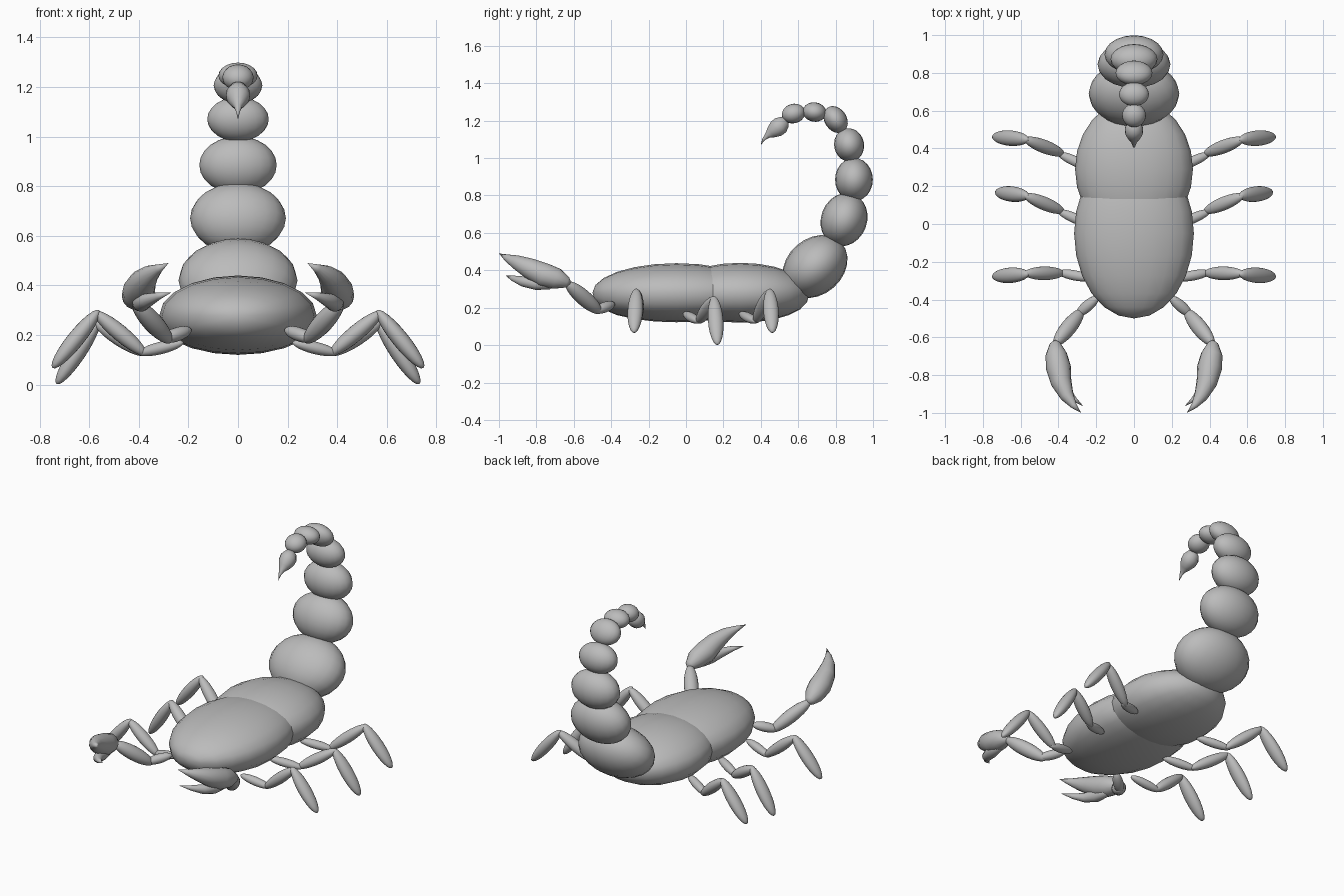
import bpy, bmesh, math
from mathutils import Vector, Matrix

old = bpy.data.objects.get("Cube")
if old:
    bpy.data.objects.remove(old, do_unlink=True)

grey = bpy.data.materials.new("shell_grey")
grey.use_nodes = True
colour = (0.5, 0.5, 0.5, 1)
grey.diffuse_color = colour
grey.node_tree.nodes["Principled BSDF"].inputs["Base Color"].default_value = colour


def finish(name, bm):
    bmesh.ops.recalc_face_normals(bm, faces=bm.faces)
    mesh = bpy.data.meshes.new(name)
    bm.to_mesh(mesh)
    bm.free()
    mesh.materials.append(grey)
    mesh.shade_smooth()
    obj = bpy.data.objects.new(name, mesh)
    bpy.context.collection.objects.link(obj)
    return obj


def frame(axis, side):
    """Columns: side, up, axis."""
    axis = Vector(axis).normalized()
    side = Vector(side)
    side = (side - axis * side.dot(axis)).normalized()
    return Matrix((side, axis.cross(side), axis)).transposed()


def blob(name, centre, axis, length, width, depth, side=(1, 0, 0), flatten=1.0):
    """Ellipsoid with its poles along axis; flatten below 1 squares the underside."""
    bm = bmesh.new()
    bmesh.ops.create_uvsphere(bm, u_segments=20, v_segments=12, radius=1)
    rot = frame(axis, side)
    for v in bm.verts:
        x, y, z = v.co
        p = rot @ Vector((x * width, y * depth, z * length))
        if flatten < 1 and p.z < 0:
            p.z = -depth * (-p.z / depth) ** flatten
        v.co = p + Vector(centre)
    return finish(name, bm)


def limb(name, start, end, width, depth):
    a, b = Vector(start), Vector(end)
    return blob(name, (a + b) / 2, b - a, (b - a).length / 2, width, depth, side=(0, 1, 0))


def loft(name, path, radii, side=(1, 0, 0), sides=14):
    """Round tube of changing radius, pointed at both ends."""
    bm = bmesh.new()
    pts = [Vector(p) for p in path]
    rings = []
    for i in range(1, len(pts) - 1):
        rot = frame(pts[i + 1] - pts[i - 1], side)
        ring = []
        for k in range(sides):
            a = math.tau * k / sides
            ring.append(bm.verts.new(pts[i] + rot @ Vector((math.cos(a), math.sin(a), 0)) * radii[i - 1]))
        rings.append(ring)
    first, last = bm.verts.new(pts[0]), bm.verts.new(pts[-1])
    for k in range(sides):
        j = (k + 1) % sides
        bm.faces.new((first, rings[0][j], rings[0][k]))
        bm.faces.new((last, rings[-1][k], rings[-1][j]))
        for r, s in zip(rings, rings[1:]):
            bm.faces.new((r[k], r[j], s[j], s[k]))
    return finish(name, bm)


# Body: two overlapping shells with flattened bellies
blob("front_body", (0, -0.05, 0.28), (0, 1, 0), 0.45, 0.317, 0.158, flatten=0.8)
blob("rear_body", (0, 0.29, 0.28), (0, 1, 0), 0.37, 0.312, 0.16, flatten=0.85)

# Tail: y, z, axis y, axis z, half length, half width, half depth
tail = [
    (0.69, 0.42, 0.75, 0.66, 0.19, 0.24, 0.15),
    (0.845, 0.671, 0.35, 0.94, 0.145, 0.193, 0.123),
    (0.898, 0.885, 0, 1, 0.116, 0.156, 0.101),
    (0.872, 1.07, -0.2, 0.98, 0.09, 0.124, 0.08),
    (0.8, 1.206, -0.55, 0.83, 0.077, 0.098, 0.059),
    (0.687, 1.246, -1, 0.15, 0.063, 0.079, 0.052),
    (0.575, 1.238, -0.95, -0.25, 0.063, 0.063, 0.052),
]
for n, (y, z, ay, az, length, width, depth) in enumerate(tail, 1):
    blob(f"tail_segment_{n}", (0, y, z), (0, ay, az), length, width, depth)

# Stinger: bulb drawn out to a drooping point
sting = [(0.545, 1.205), (0.53, 1.195), (0.505, 1.175), (0.48, 1.155),
         (0.455, 1.136), (0.435, 1.12), (0.415, 1.1), (0.4, 1.07)]
loft("stinger", [(0, y, z) for y, z in sting], (0.033, 0.049, 0.047, 0.032, 0.016, 0.008))

# Legs: hip y, hip end y, knee y, foot y, drop of the knee and foot
legs = {
    "front": (-0.29, -0.255, -0.262, -0.278, 0.0, 0.0),
    "middle": (-0.01, 0.07, 0.152, 0.168, 0.04, 0.065),
    "rear": (0.29, 0.375, 0.45, 0.462, 0.0, 0.0),
}
for s, hand in ((1, "left"), (-1, "right")):
    for place, (hip, bend, knee, foot, drop, low) in legs.items():
        tag = f"{hand}_{place}_leg"
        limb(tag + "_hip", (s * 0.22, hip, 0.17), (s * 0.405, bend, 0.125), 0.027, 0.025)
        limb(tag + "_thigh", (s * 0.37, bend - 0.005, 0.12), (s * 0.58, knee, 0.295 - drop), 0.036, 0.033)
        limb(tag + "_shin", (s * 0.56, knee - 0.003, 0.3 - drop), (s * (0.748 - low / 4), foot, 0.067 - low),
             0.041, 0.034)

    # Pincer arms
    limb(hand + "_arm_base", (s * 0.19, -0.385, 0.222), (s * 0.305, -0.485, 0.182), 0.03, 0.028)
    limb(hand + "_arm", (s * 0.272, -0.455, 0.172), (s * 0.42, -0.64, 0.335), 0.043, 0.04)

    # Pincer: broad upper finger and thin lower finger
    upper = [(0.415, -0.61, 0.325), (0.417, -0.635, 0.335), (0.412, -0.69, 0.355), (0.4, -0.76, 0.375),
             (0.385, -0.84, 0.412), (0.355, -0.91, 0.445), (0.32, -0.96, 0.468), (0.28, -1.0, 0.49)]
    loft(hand + "_pincer_upper_finger", [(s * x, y, z) for x, y, z in upper],
         (0.03, 0.057, 0.066, 0.055, 0.037, 0.018))
    lower = [(0.405, -0.68, 0.33), (0.4, -0.73, 0.327), (0.39, -0.8, 0.33),
             (0.365, -0.87, 0.34), (0.32, -0.925, 0.357), (0.268, -0.965, 0.372)]
    loft(hand + "_pincer_lower_finger", [(s * x, y, z) for x, y, z in lower],
         (0.03, 0.036, 0.028, 0.015))
